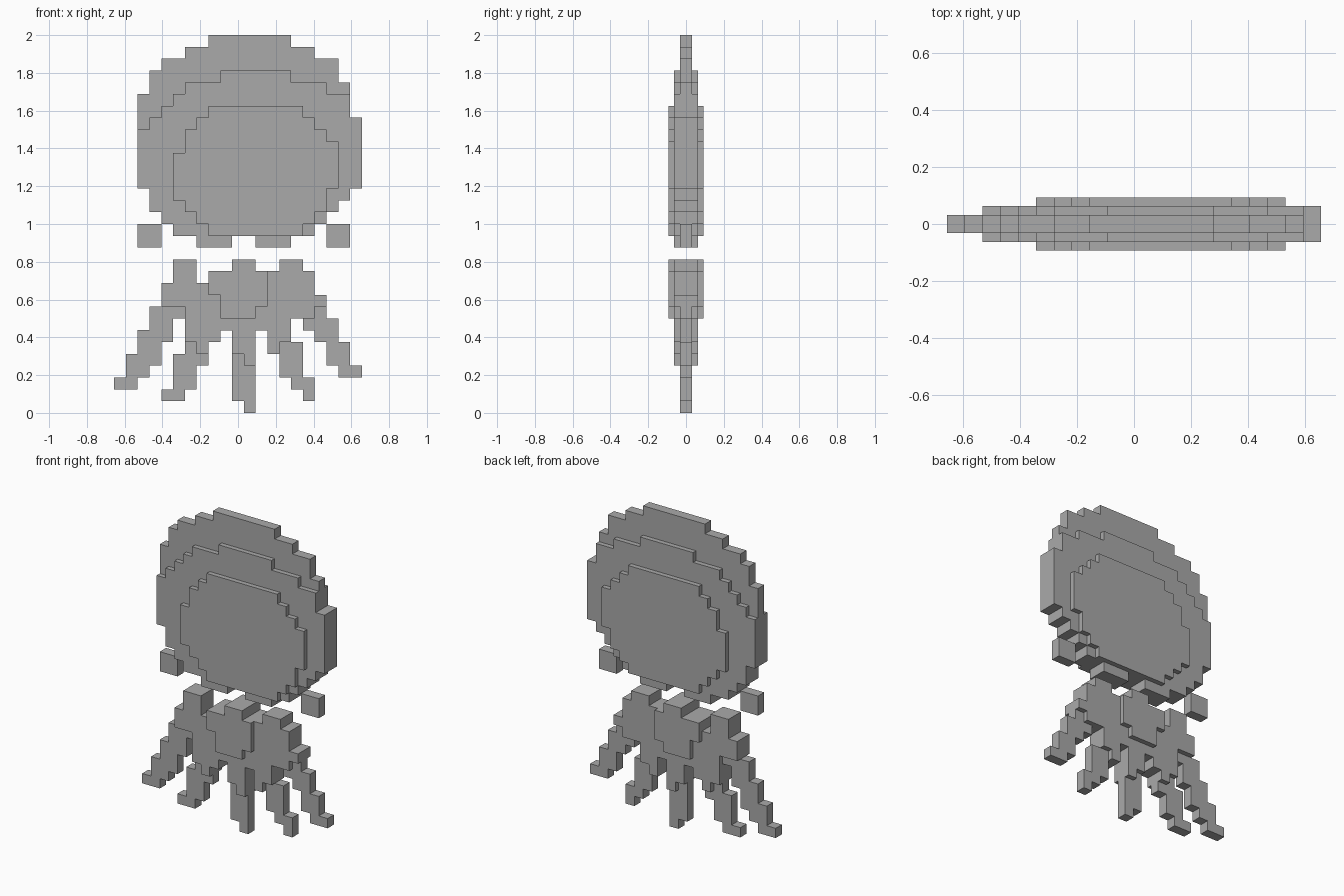
import bpy
import bmesh
from mathutils import Vector

CELL = 2 / 32          # size of one block
COLUMNS = 21
STEP = CELL / 2        # each depth level adds half a block front and back

if "Cube" in bpy.data.objects:
    bpy.data.objects.remove(bpy.data.objects["Cube"], do_unlink=True)

grey = bpy.data.materials.new("plain_grey")
grey.use_nodes = True
grey.diffuse_color = (0.4, 0.4, 0.4, 1)
grey.node_tree.nodes["Principled BSDF"].inputs["Base Color"].default_value = grey.diffuse_color

depth = {}             # depth level of every filled block
owner = {}             # part name of every filled block


def stack(part, level, top, runs):
    """Fill rows downward from 'top'; each run is (row count, first column, end column)."""
    row = top
    for count, start, end in runs:
        for _ in range(count):
            row -= 1
            for column in range(start, end):
                key = (column, row)
                depth[key] = max(level, depth.get(key, 0))
                owner.setdefault(key, part)


# Bell: three stepped tiers, thin rim to thick centre
stack("bell", 1, 32, [(1, 8, 15), (1, 6, 17), (1, 4, 19), (1, 3, 19),
                      (1, 3, 20), (3, 2, 20)])
stack("bell", 2, 29, [(1, 9, 15), (1, 6, 18), (1, 5, 20), (1, 4, 20), (1, 3, 21),
                      (5, 2, 21), (1, 3, 20), (1, 3, 19), (1, 4, 18), (1, 5, 17)])
stack("bell", 3, 26, [(1, 8, 16), (1, 7, 17), (1, 6, 18), (1, 6, 19), (3, 5, 19),
                      (1, 5, 18), (1, 6, 18), (1, 7, 17), (1, 8, 16)])

# Frill tabs under the bell and loose blocks beside it
stack("right_frill", 2, 15, [(1, 7, 10)])
stack("left_frill", 2, 15, [(1, 12, 15)])
stack("right_block", 1, 16, [(2, 2, 4)])
stack("left_block", 1, 16, [(2, 18, 20)])

# Lower body: thick core, shoulders on both sides and short stumps
stack("core", 3, 13, [(1, 10, 12), (2, 8, 13), (1, 9, 13), (1, 9, 12)])
stack("body", 2, 13, [(2, 5, 7), (1, 4, 17), (1, 4, 18), (1, 6, 17), (1, 6, 15),
                      (1, 6, 9), (1, 7, 8)])
stack("body", 2, 13, [(1, 14, 16), (1, 13, 17)])
stack("body", 2, 7, [(1, 13, 15), (1, 13, 14)])
stack("body", 2, 7, [(2, 10, 12), (1, 11, 12)])

# Tentacles: thin stair-stepped limbs
stack("right_outer_tentacle", 1, 9, [(1, 3, 6), (1, 3, 5), (1, 2, 5), (1, 2, 4),
                                     (1, 1, 4), (1, 1, 3), (1, 0, 2)])
stack("right_inner_tentacle", 1, 6, [(1, 6, 8), (1, 5, 8), (2, 5, 7), (1, 4, 6)])
stack("middle_tentacle", 1, 5, [(4, 10, 12), (1, 11, 12)])
stack("left_inner_tentacle", 1, 6, [(3, 14, 16), (1, 15, 17), (1, 16, 17)])
stack("left_outer_tentacle", 1, 9, [(1, 17, 18), (1, 16, 19), (1, 17, 19),
                                    (2, 18, 20), (1, 19, 21)])


def quad(bm, points, direction):
    """Add one face whose normal follows the given direction."""
    face = bm.faces.new([bm.verts.new(p) for p in points])
    face.normal_update()
    if face.normal.dot(direction) < 0:
        face.normal_flip()


def add_block(bm, column, row):
    """Add the visible faces of one block, skipping sides hidden by its neighbours."""
    level = depth[column, row]
    x = (column + 0.5 - COLUMNS / 2) * CELL
    z = (row + 0.5) * CELL
    centre = Vector((x, 0, z))
    half = CELL / 2
    for side in (-1, 1):
        y = side * level * STEP
        corners = [centre + Vector((a * half, y, b * half))
                   for a, b in ((-1, -1), (1, -1), (1, 1), (-1, 1))]
        quad(bm, corners, Vector((0, side, 0)))
    for dx, dz in ((1, 0), (-1, 0), (0, 1), (0, -1)):
        near = depth.get((column + dx, row + dz), 0)
        if near >= level:
            continue
        out = Vector((dx, 0, dz))
        along = Vector((dz, 0, dx)) * half
        edge = centre + out * half
        spans = [(near, level), (-level, -near)] if near else [(-level, level)]
        for a, b in spans:
            ya, yb = Vector((0, a * STEP, 0)), Vector((0, b * STEP, 0))
            quad(bm, [edge - along + ya, edge + along + ya,
                      edge + along + yb, edge - along + yb], out)


# Build one object for each part
for part in dict.fromkeys(owner.values()):
    bm = bmesh.new()
    for (column, row), name in owner.items():
        if name == part:
            add_block(bm, column, row)
    bmesh.ops.remove_doubles(bm, verts=bm.verts, dist=CELL / 100)
    mesh = bpy.data.meshes.new(part)
    bm.to_mesh(mesh)
    bm.free()
    mesh.materials.append(grey)
    bpy.context.scene.collection.objects.link(bpy.data.objects.new(part, mesh))
